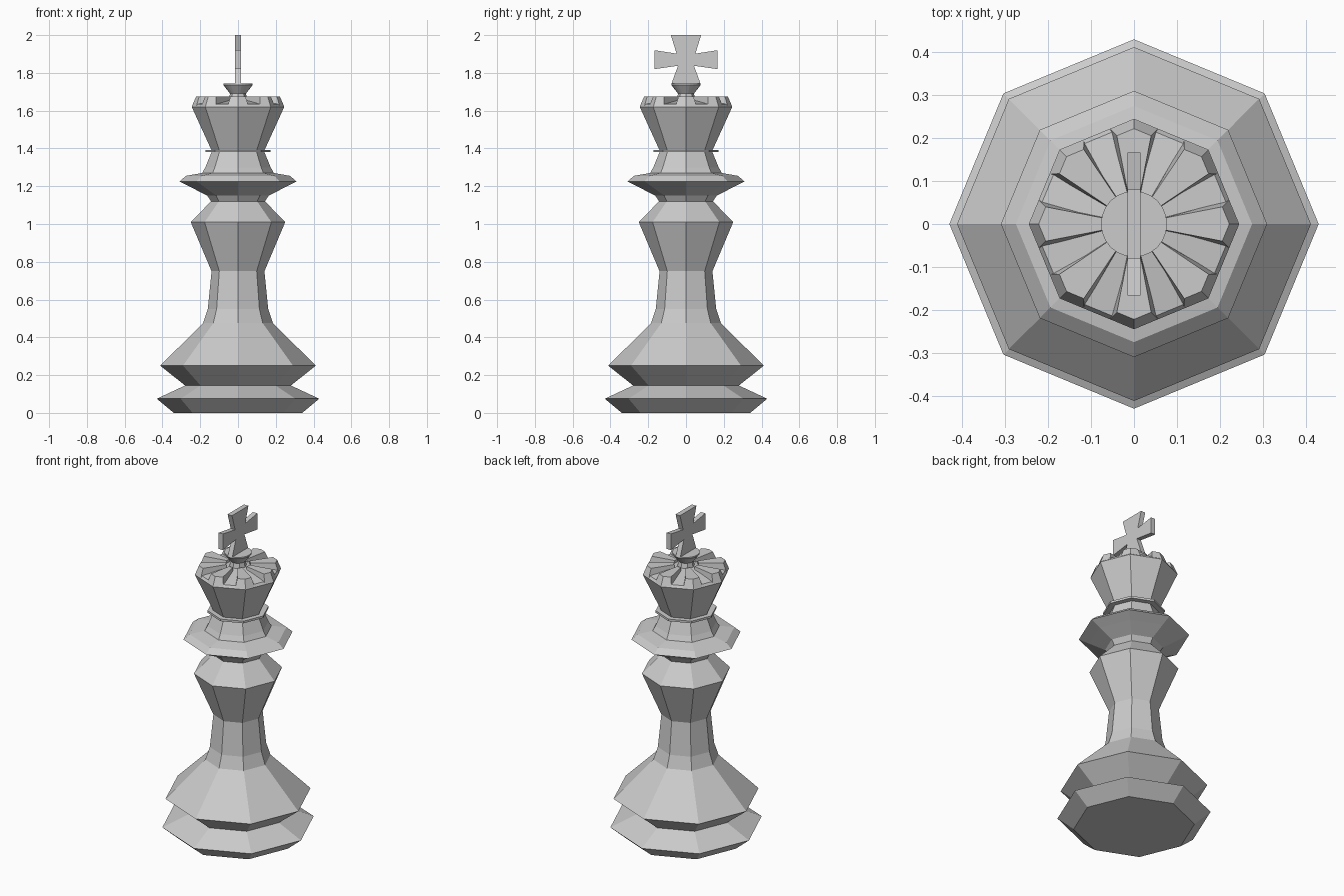
import bpy, bmesh
from math import cos, sin, pi, radians

if "Cube" in bpy.data.objects:
    bpy.data.objects.remove(bpy.data.objects["Cube"])


def make_object(name, verts, faces):
    mesh = bpy.data.meshes.new(name)
    mesh.from_pydata(verts, [], faces)
    bm = bmesh.new()
    bm.from_mesh(mesh)
    bmesh.ops.recalc_face_normals(bm, faces=bm.faces)
    bm.to_mesh(mesh)
    bm.free()
    obj = bpy.data.objects.new(name, mesh)
    bpy.context.collection.objects.link(obj)
    return obj


def lathe(name, profile, sides):
    """Turn (radius, height) points into a capped solid of revolution."""
    verts, faces = [], []
    for r, z in profile:
        verts += [(r * cos(2 * pi * i / sides), r * sin(2 * pi * i / sides), z)
                  for i in range(sides)]
    for k in range(len(profile) - 1):
        for i in range(sides):
            a, b = k * sides + i, k * sides + (i + 1) % sides
            faces.append((a, b, b + sides, a + sides))
    faces.append(tuple(range(sides)))
    faces.append(tuple(range(len(verts) - sides, len(verts))))
    return make_object(name, verts, faces)


# Octagonal turned body, in stacked parts
lathe("base_foot", [(0.34, 0), (0.43, 0.075), (0.28, 0.145)], 8)
lathe("body", [(0.28, 0.145), (0.412, 0.25), (0.185, 0.475), (0.16, 0.55),
               (0.14, 0.75), (0.25, 1.01), (0.143, 1.12)], 8)
lathe("collar", [(0.143, 1.12), (0.163, 1.15), (0.25, 1.195), (0.31, 1.225),
                 (0.275, 1.255), (0.19, 1.27), (0.173, 1.30), (0.14, 1.38)], 8)
lathe("neck_ring", [(0.173, 1.38), (0.173, 1.393)], 8)

# Flared head with a shallow cone for its top
lathe("head", [(0.14, 1.39), (0.245, 1.62), (0.235, 1.635), (0.05, 1.66)], 8)

# Tapered crown points, one on each corner of the head
verts, faces = [], []
for k in range(8):
    a = k * pi / 4
    n = len(verts)
    for z, outer, inner, spread in ((1.625, 0.243, 0.07, 14), (1.675, 0.222, 0.07, 11)):
        s = radians(spread)
        edge = outer * cos(pi / 8) / cos(pi / 8 - s)
        for r, t in ((inner, a - s), (edge, a - s), (outer, a),
                     (edge, a + s), (inner, a + s)):
            verts.append((r * cos(t), r * sin(t), z))
    faces += [tuple(range(n, n + 5)), tuple(range(n + 5, n + 10))]
    faces += [(n + i, n + (i + 1) % 5, n + 5 + (i + 1) % 5, n + 5 + i) for i in range(5)]
make_object("crown_points", verts, faces)

# Stem and round cup that carry the cross
lathe("finial_stem", [(0.055, 1.63), (0.042, 1.69)], 8)
lathe("finial_cup", [(0.042, 1.69), (0.077, 1.735), (0.077, 1.743)], 24)

# Flared cross: half outline in y and z, mirrored and given thickness
half = [(0.078, 1.74), (0.042, 1.838), (0.167, 1.82), (0.167, 1.92),
        (0.05, 1.902), (0.08, 2.0)]
outline = half + [(-y, z) for y, z in reversed(half)]
n = len(outline)
verts = [(x, y, z) for x in (-0.015, 0.015) for y, z in outline]
faces = [tuple(range(n)), tuple(range(n, 2 * n))]
faces += [(i, (i + 1) % n, n + (i + 1) % n, n + i) for i in range(n)]
make_object("cross", verts, faces)
